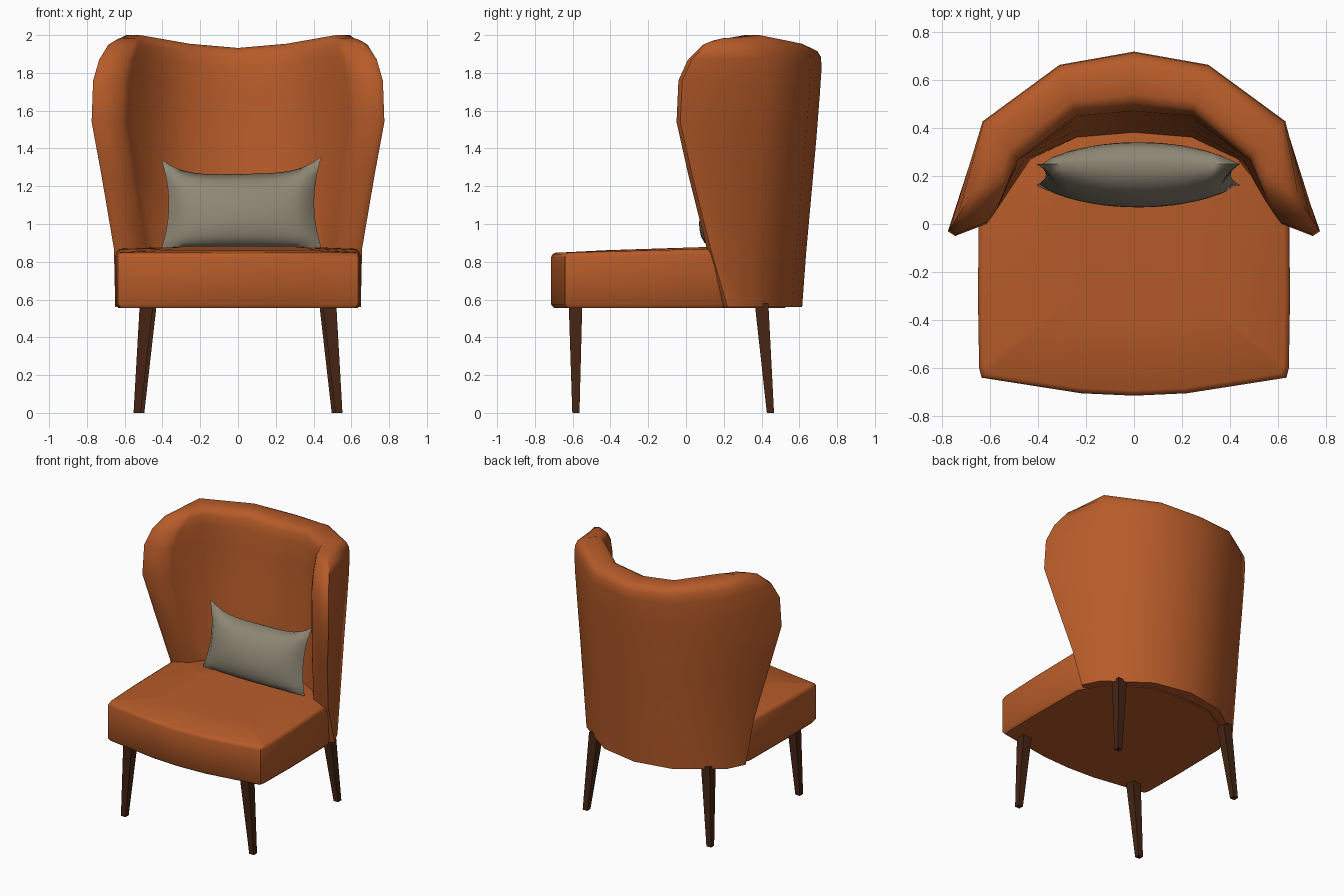
import bpy, bmesh, math

if "Cube" in bpy.data.objects:
    bpy.data.objects.remove(bpy.data.objects["Cube"])

def material(name, col):
    m = bpy.data.materials.new(name)
    m.diffuse_color = (*col, 1)
    m.use_nodes = True
    m.node_tree.nodes["Principled BSDF"].inputs["Base Color"].default_value = m.diffuse_color
    return m

ORANGE = material("burnt_orange_fabric", (0.47, 0.105, 0.022))
GREY = material("warm_grey_fabric", (0.27, 0.24, 0.175))
WOOD = material("dark_brown_wood", (0.06, 0.018, 0.007))

def finish(name, bm, mat, angle):
    bmesh.ops.remove_doubles(bm, verts=bm.verts, dist=0.0005)
    bmesh.ops.recalc_face_normals(bm, faces=bm.faces)
    me = bpy.data.meshes.new(name)
    bm.to_mesh(me)
    bm.free()
    me.materials.append(mat)
    ob = bpy.data.objects.new(name, me)
    bpy.context.collection.objects.link(ob)
    bpy.ops.object.select_all(action='DESELECT')
    ob.select_set(True)
    bpy.context.view_layer.objects.active = ob
    bpy.ops.object.shade_smooth_by_angle(angle=math.radians(angle))
    return ob

def loft(bm, rings):
    """Skin closed rings of equal length; returns the vertex rings."""
    vr = [[bm.verts.new(p) for p in r] for r in rings]
    for a, b in zip(vr, vr[1:]):
        n = len(a)
        for i in range(n):
            bm.faces.new((a[i], a[(i + 1) % n], b[(i + 1) % n], b[i]))
    return vr

# Wraparound backrest: stacked C-shaped sections
# wing edge x, y, z | plan scale | back y, inner y | z at centre, z at shoulder | inner shoulder x | wing thickness | rim rounding
ROWS = [
    (.65, .20, .56, .93, .615, .37, .56, .56, .42, .17, 0),
    (.657, .11, .87, .95, .637, .38, .86, .86, .43, .17, 0),
    (.725, .01, 1.27, .97, .668, .41, 1.20, 1.25, .455, .18, 0),
    (.775, -.05, 1.54, .985, .69, .44, 1.45, 1.50, .475, .19, 0),
    (.767, -.04, 1.76, 1, .708, .46, 1.68, 1.74, .48, .19, 0),
    (.735, .01, 1.87, 1, .718, .47, 1.83, 1.88, .48, .18, 0),
    (.69, .09, 1.95, 1, .72, .48, 1.885, 1.945, .48, .17, .05),
    (.665, .14, 1.972, 1, .72, .48, 1.915, 1.982, .48, .16, .2),
    (.65, .19, 1.985, 1, .72, .48, 1.932, 2.0, .48, .15, .5),
]

def section(ex, ey, ez, k, yb, yi, zc, zs, ix, w, f):
    z1 = zc + .33 * (zs - zc)
    outer = [(0, yb, zc), (.31 * k, yb - .055, z1), (.63 * k, yb - .3 * k + .01, zs),
             (ex, ey + .02, ez), (ex - .03, ey, ez)]
    inner = [(0, yi, zc), (.24, yi - .02, z1), (ix, .27, zs),
             (ex - w, ey + .09, ez), (ex - w + .03, ey + .05, ez)]
    mix = lambda a, b: tuple(p + (q - p) * f / 2 for p, q in zip(a, b))
    o = [mix(a, b) for a, b in zip(outer, inner)]
    i = [mix(b, a) for a, b in zip(outer, inner)]
    full = lambda h: [(-x, y, z) for x, y, z in reversed(h[1:])] + h
    return full(o) + full(i)[::-1]

bm = bmesh.new()
rings = loft(bm, [section(*r) for r in ROWS])
for r in (rings[0], rings[-1]):
    n = len(r)
    for i in range(n // 2 - 1):
        bm.faces.new((r[i], r[i + 1], r[n - 2 - i], r[n - 1 - i]))
finish("backrest", bm, ORANGE, 60)

# Seat cushion: bowed front, softened edges, crowned top
half = [(0, -.715), (.22, -.705), (.635, -.64), (.645, -.60), (.65, -.3), (.645, .15),
        (.54, .35), (.25, .52), (0, .54)]
plan = half + [(-x, y) for x, y in reversed(half[1:-1])]

def seat_ring(s, z, slope):
    return [(x * s, (y + .1) * s - .1, z + slope * (y + .7)) for x, y in plan]

bm = bmesh.new()
rings = loft(bm, [seat_ring(.975, .556, 0), seat_ring(1, .575, 0), seat_ring(1, .822, .025),
                  seat_ring(.99, .838, .025), seat_ring(.965, .848, .025), seat_ring(.5, .862, .016)])
bm.faces.new(rings[0])
bm.faces.new(rings[-1])
finish("seat", bm, ORANGE, 45)

# Throw pillow: puffed front and back with pulled-out corners
bm = bmesh.new()
NU, NV = 16, 12
for side in (-1, 1):
    grid = []
    for j in range(NV + 1):
        row = []
        for i in range(NU + 1):
            u, v = 2 * i / NU - 1, 2 * j / NV - 1
            x = .018 + u * (.385 + .04 * v * v)
            top = 1.265 + .085 * abs(u) ** 4 + .008 * u
            z = .868 + (top - .868) * (v + 1) / 2
            puff = ((1 - u * u) * (1 - v * v)) ** .5
            row.append(bm.verts.new((x, .205 + .045 * v + side * .128 * puff, z)))
        grid.append(row)
    for a, b in zip(grid, grid[1:]):
        for i in range(NU):
            bm.faces.new((a[i], a[i + 1], b[i + 1], b[i]))
finish("pillow", bm, GREY, 70)

# Tapered square legs, splayed outwards
def leg(name, top, bottom):
    bm = bmesh.new()
    sq = lambda c, h, z: [(c[0] + a * h, c[1] + b * h, z) for a, b in ((-1, -1), (1, -1), (1, 1), (-1, 1))]
    r = loft(bm, [sq(bottom, .019, 0), sq(top, .036, .58)])
    bm.faces.new(r[0])
    bm.faces.new(r[1])
    finish(name, bm, WOOD, 30)

for s, side in ((-1, "left"), (1, "right")):
    leg("front_leg_" + side, (s * .484, -.585), (s * .534, -.583))
    leg("back_leg_" + side, (s * .466, .40), (s * .515, .447))
